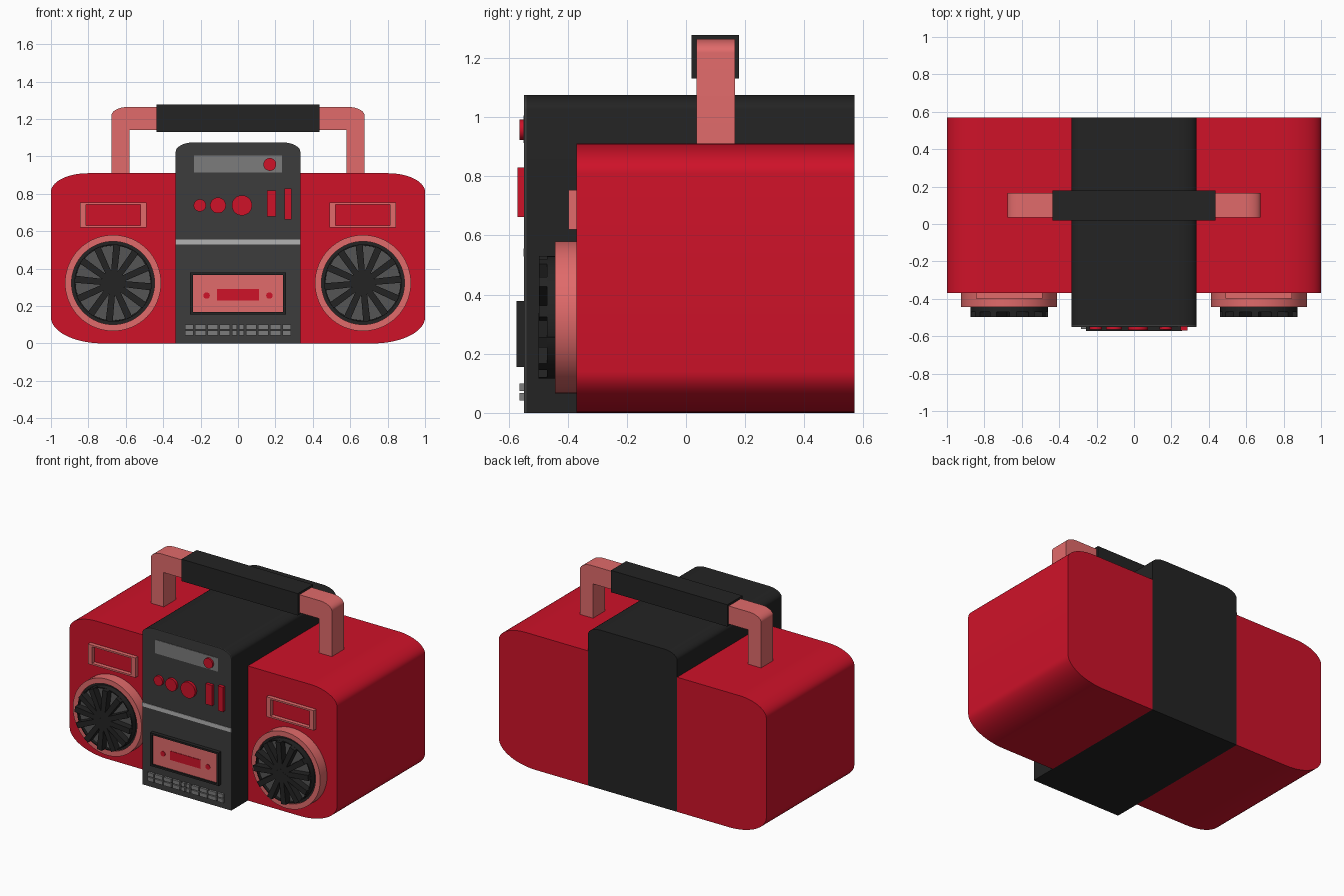
import bpy, bmesh
from math import sin, cos, pi, radians

if "Cube" in bpy.data.objects:
    bpy.data.objects.remove(bpy.data.objects["Cube"])


def material(name, r, g, b):
    m = bpy.data.materials.new(name)
    m.diffuse_color = (r, g, b, 1)
    m.use_nodes = True
    m.node_tree.nodes["Principled BSDF"].inputs["Base Color"].default_value = m.diffuse_color
    return m


RED = material("red", 0.62, 0.006, 0.022)
PINK = material("salmon", 0.75, 0.145, 0.145)
BLACK = material("black", 0.017, 0.017, 0.017)
PANEL = material("charcoal", 0.045, 0.045, 0.045)
CONE = material("cone_grey", 0.09, 0.09, 0.09)
GREY = material("mid_grey", 0.2, 0.2, 0.2)
SILVER = material("silver", 0.45, 0.45, 0.45)


def finish(name, bm, mat, mirror=False):
    bmesh.ops.recalc_face_normals(bm, faces=bm.faces[:])
    me = bpy.data.meshes.new(name)
    bm.to_mesh(me)
    bm.free()
    ob = bpy.data.objects.new(name, me)
    bpy.context.collection.objects.link(ob)
    me.materials.append(mat)
    if mirror:
        ob.modifiers.new("Mirror", 'MIRROR')
    bpy.context.view_layer.objects.active = ob
    ob.select_set(True)
    bpy.ops.object.shade_smooth_by_angle(angle=radians(30))
    ob.select_set(False)
    return ob


def extrude(name, pts, y0, y1, mat, mirror=False):
    """Extrude an (x, z) outline from y0 to y1."""
    bm = bmesh.new()
    f = bm.faces.new([bm.verts.new((x, y0, z)) for x, z in pts])
    ext = bmesh.ops.extrude_face_region(bm, geom=[f])["geom"]
    for v in ext:
        if isinstance(v, bmesh.types.BMVert):
            v.co.y = y1
    return finish(name, bm, mat, mirror)


def arc(cx, cz, rx, rz, a0, a1, n=14):
    return [(cx + rx * cos(radians(a0 + (a1 - a0) * i / n)),
             cz + rz * sin(radians(a0 + (a1 - a0) * i / n))) for i in range(n + 1)]


def box(name, x0, x1, y0, y1, z0, z1, mat, mirror=False):
    return extrude(name, [(x0, z0), (x1, z0), (x1, z1), (x0, z1)], y0, y1, mat, mirror)


def disc(name, x, z, r, y0, y1, mat, mirror=False, n=48):
    return extrude(name, arc(x, z, r, r, 0, 360 - 360 / n, n - 1), y0, y1, mat, mirror)


def frame(name, outer, inner, y0, y1, mat, mirror=False):
    """Solid band between two outlines with equal point counts."""
    bm = bmesh.new()
    n = len(outer)
    loops = [[bm.verts.new((x, y, z)) for x, z in pts]
             for pts, y in ((outer, y0), (inner, y0), (inner, y1), (outer, y1))]
    for k in range(4):
        a, b = loops[k], loops[(k + 1) % 4]
        for i in range(n):
            j = (i + 1) % n
            bm.faces.new((a[i], a[j], b[j], b[i]))
    return finish(name, bm, mat, mirror)


def rect(cx, cz, w, h):
    return [(cx - w, cz - h), (cx + w, cz - h), (cx + w, cz + h), (cx - w, cz + h)]


def circle(cx, cz, r, n=64):
    return arc(cx, cz, r, r, 0, 360 - 360 / n, n - 1)


# Red speaker housings with elliptical outer corners
side = [(0.333, 0)] + arc(0.72, 0.14, 0.28, 0.14, -90, 0) \
    + arc(0.8, 0.81, 0.2, 0.1, 0, 90) + [(0.333, 0.91)]
extrude("speaker_housing", side, -0.37, 0.57, RED, True)

# Central black tower and its lighter front panel
tower = [(-0.333, 0), (0.333, 0)] + arc(0.233, 1.025, 0.1, 0.05, 0, 90) \
    + arc(-0.233, 1.025, 0.1, 0.05, 90, 180)
extrude("centre_tower", tower, -0.54, 0.57, BLACK)
extrude("front_panel", tower, -0.547, -0.54, PANEL)

# Speakers: ring, recess, cone and radial grille
SX, SZ = 0.668, 0.323
frame("speaker_ring", circle(SX, SZ, 0.257), circle(SX, SZ, 0.222), -0.443, -0.36, PINK, True)
disc("speaker_recess", SX, SZ, 0.2225, -0.43, -0.36, BLACK, True)
frame("grille_rim", circle(SX, SZ, 0.207), circle(SX, SZ, 0.2), -0.47, -0.42, BLACK, True)
disc("speaker_cone", SX, SZ, 0.2, -0.452, -0.42, CONE, True)
for i in range(12):
    a = 2 * pi * i / 12 + 0.1
    c, s, w = cos(a), sin(a), 0.019
    pts = [(SX + u * c - v * s, SZ + u * s + v * c)
           for u, v in ((0, -w * 0.8), (0.206, -w), (0.206, w), (0, w * 0.8))]
    # tiny stagger keeps overlapping blade fronts from coinciding
    extrude("grille_blade", pts, -0.497 - 0.0001 * i, -0.44, BLACK, True)

# Framed windows above the speakers
frame("window_frame", rect(0.667, 0.687, 0.177, 0.067), rect(0.667, 0.687, 0.146, 0.056),
      -0.397, -0.36, PINK, True)

# Carrying handle
half = [(0.58, 0.9), (0.677, 0.9)] + arc(0.59, 1.217, 0.087, 0.047, 0, 90) \
    + [(0.3, 1.264), (0.3, 1.142), (0.58, 1.142)]
extrude("handle_arm", half, 0.035, 0.165, PINK, True)
box("handle_grip", -0.435, 0.435, 0.018, 0.18, 1.13, 1.278, BLACK)

# Display, divider stripe, knobs and sliders
box("display", -0.235, 0.235, -0.55, -0.54, 0.913, 1.005, GREY)
box("divider_stripe", -0.333, 0.333, -0.55, -0.54, 0.529, 0.556, SILVER)
for x, z, r, y in ((0.17, 0.957, 0.034, -0.563), (-0.204, 0.738, 0.033, -0.563),
                   (-0.107, 0.738, 0.042, -0.565), (0.021, 0.738, 0.054, -0.567)):
    disc("knob", x, z, r, y, -0.54, RED)
box("slider", 0.154, 0.202, -0.566, -0.54, 0.679, 0.818, RED)
box("slider", 0.248, 0.286, -0.57, -0.54, 0.662, 0.829, RED)

# Cassette deck
frame("cassette_frame", rect(0, 0.267, 0.256, 0.112), rect(0, 0.267, 0.241, 0.1),
      -0.573, -0.54, BLACK)
box("cassette_door", -0.241, 0.241, -0.561, -0.54, 0.167, 0.367, PINK)
box("cassette_window", -0.113, 0.113, -0.564, -0.55, 0.23, 0.29, RED)
for x in (-0.168, 0.168):
    disc("cassette_reel", x, 0.256, 0.018, -0.564, -0.55, RED, n=10)

# Two rows of buttons
cols = ((0.005, 0.032), (0.043, 0.098), (0.107, 0.163), (0.17, 0.23), (0.239, 0.283))
for x0, x1 in cols:
    for z0, z1 in ((0.042, 0.068), (0.074, 0.1)):
        box("button", x0, x1, -0.562, -0.54, z0, z1, GREY, True)
